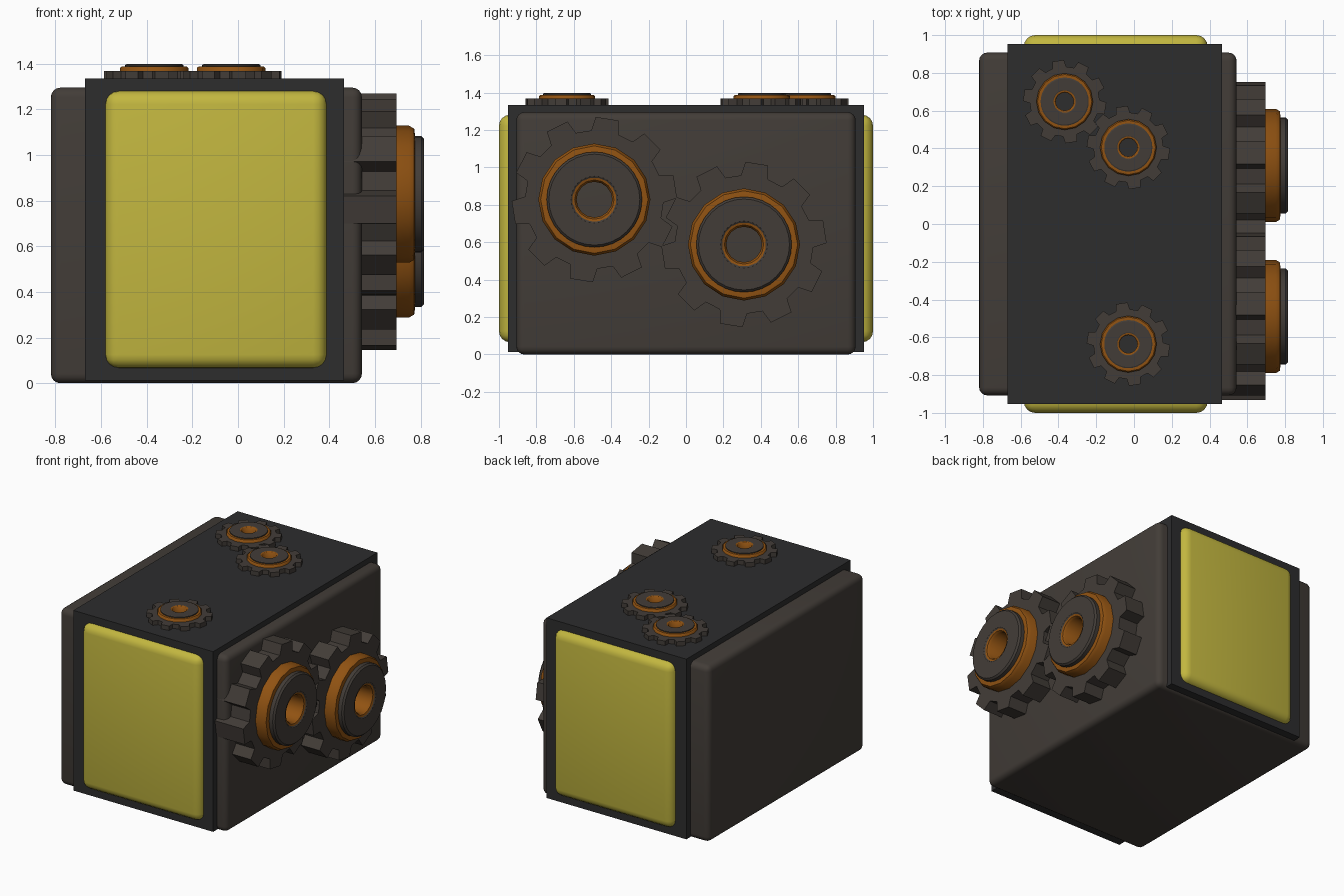
import bpy, bmesh
from math import sin, cos, pi, radians
from mathutils import Matrix

if "Cube" in bpy.data.objects:
    bpy.data.objects.remove(bpy.data.objects["Cube"])


def material(name, rgb):
    m = bpy.data.materials.new(name)
    m.diffuse_color = (*rgb, 1)
    m.use_nodes = True
    m.node_tree.nodes["Principled BSDF"].inputs["Base Color"].default_value = m.diffuse_color
    return m


BROWN = material("brown_metal", (0.055, 0.046, 0.039))
DARK = material("dark_metal", (0.026, 0.026, 0.027))
YELLOW = material("yellow_panel", (0.54, 0.47, 0.05))
ORANGE = material("orange_metal", (0.28, 0.085, 0.006))


def finish(name, bm, mat, matrix=Matrix(), smooth=None):
    bmesh.ops.recalc_face_normals(bm, faces=bm.faces)
    me = bpy.data.meshes.new(name)
    bm.to_mesh(me)
    bm.free()
    ob = bpy.data.objects.new(name, me)
    bpy.context.collection.objects.link(ob)
    me.materials.append(mat)
    ob.matrix_world = matrix
    if smooth:
        bpy.ops.object.select_all(action='DESELECT')
        ob.select_set(True)
        bpy.context.view_layer.objects.active = ob
        bpy.ops.object.shade_smooth_by_angle(angle=radians(smooth))
    return ob


def box(name, lo, hi, mat, bevel=0):
    bm = bmesh.new()
    bmesh.ops.create_cube(bm, size=1)
    for v in bm.verts:
        v.co = [l + (c + 0.5) * (h - l) for c, l, h in zip(v.co, lo, hi)]
    if bevel:
        bmesh.ops.bevel(bm, geom=bm.edges[:], offset=bevel, segments=4,
                        profile=0.5, affect='EDGES')
    return finish(name, bm, mat, smooth=40 if bevel else None)


def skin(bm, loops):
    """Join closed loops of points into a ring-shaped solid."""
    rings = [[bm.verts.new(p) for p in loop] for loop in loops]
    for a, b in zip(rings, rings[1:] + rings[:1]):
        for i in range(len(a)):
            j = (i + 1) % len(a)
            bm.faces.new((a[i], a[j], b[j], b[i]))


def lathe(name, profile, sides, mat, matrix):
    bm = bmesh.new()
    skin(bm, [[(r * cos(2 * pi * i / sides), r * sin(2 * pi * i / sides), z)
               for i in range(sides)] for r, z in profile])
    finish(name, bm, mat, matrix, smooth=35)


def gear(name, matrix, teeth=10, phase=-9):
    # toothed wheel
    outline = []
    for t in range(teeth):
        for r, da in ((0.37, -11.5), (0.442, -8), (0.442, 8), (0.37, 11.5)):
            outline.append((r, radians(phase + t * 360 / teeth + da)))
    loops = []
    for inner, z in ((0, 0), (0, 0.23), (1, 0.23), (1, 0)):
        loops.append([((0.11 if inner else r) * cos(a),
                       (0.11 if inner else r) * sin(a), z) for r, a in outline])
    bm = bmesh.new()
    skin(bm, loops)
    finish(name + "_wheel", bm, BROWN, matrix)
    # orange collar with lined bore
    lathe(name + "_collar",
          [(0.095, 0.08), (0.30, 0.08), (0.30, 0.285), (0.287, 0.307),
           (0.265, 0.31), (0.125, 0.31), (0.12, 0.345), (0.105, 0.34),
           (0.095, 0.325)], 16, ORANGE, matrix)
    # raised hub washer
    lathe(name + "_hub",
          [(0.115, 0.29), (0.255, 0.29), (0.255, 0.338), (0.243, 0.35),
           (0.125, 0.35), (0.115, 0.343)], 32, BROWN, matrix)


# casing: rounded body, sharp frame and end panels
box("body", (-0.82, -0.907, 0), (0.543, 0.907, 1.295), BROWN, 0.042)
box("frame", (-0.67, -0.953, 0.012), (0.465, 0.953, 1.335), DARK)
box("end_panels", (-0.583, -1, 0.065), (0.39, 1, 1.282), YELLOW, 0.06)

# large gears on the right side
for i, (y, z) in enumerate(((-0.49, 0.828), (0.31, 0.588))):
    gear(f"side_gear_{i + 1}",
         Matrix.Translation((0.465, y, z)) @ Matrix.Rotation(pi / 2, 4, 'Y'))

# small flat gears on top
for i, (x, y) in enumerate(((-0.367, 0.648), (-0.03, 0.405), (-0.03, -0.636))):
    gear(f"top_gear_{i + 1}",
         Matrix.Translation((x, y, 1.31)) @ Matrix.Diagonal((0.5, 0.5, 0.25, 1)))
